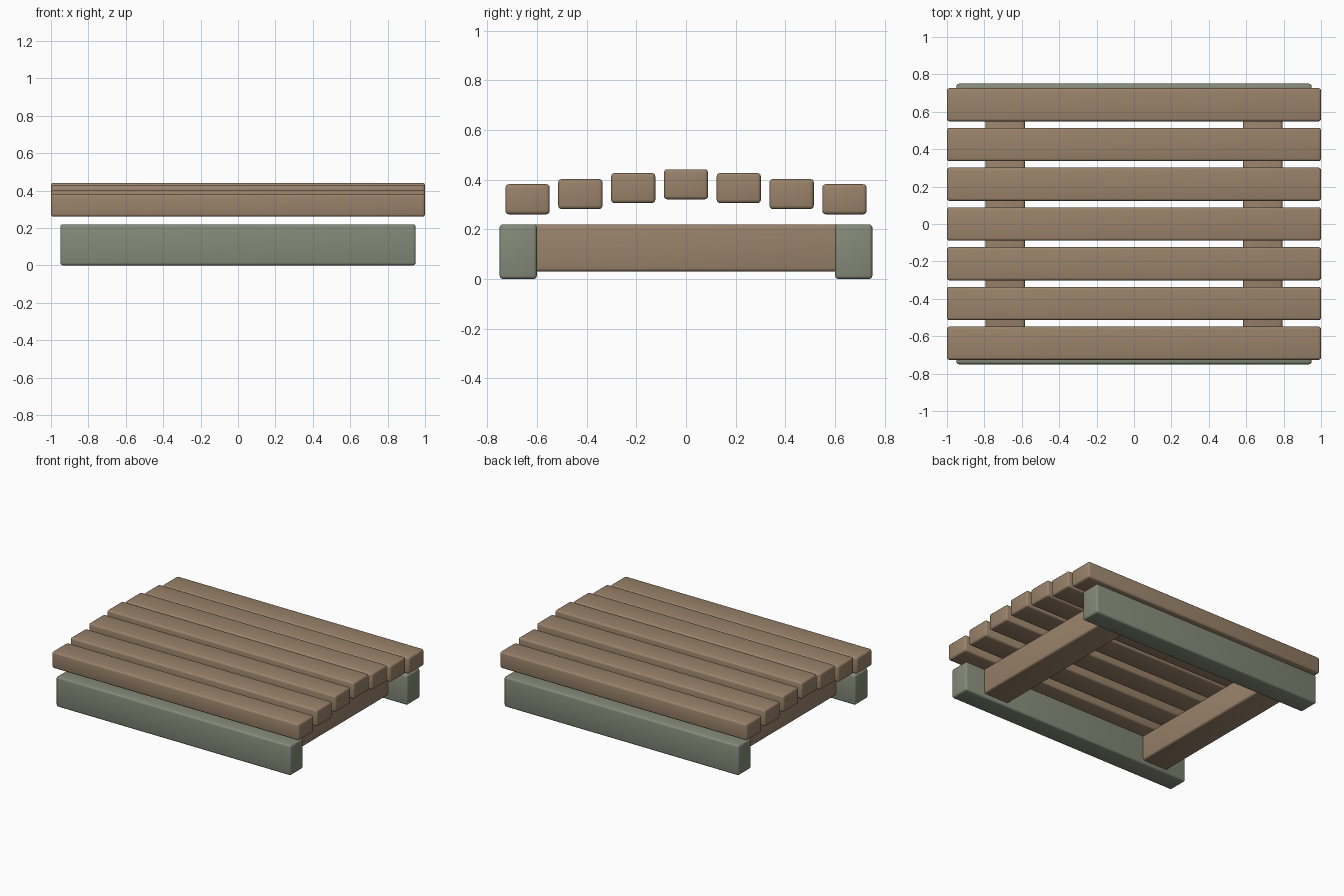
import bpy

if "Cube" in bpy.data.objects:
    bpy.data.objects.remove(bpy.data.objects["Cube"])


def material(name, color):
    m = bpy.data.materials.new(name)
    m.diffuse_color = (*color, 1)
    m.use_nodes = True
    m.node_tree.nodes["Principled BSDF"].inputs["Base Color"].default_value = m.diffuse_color
    return m


wood = material("brown_wood", (0.32, 0.225, 0.145))
painted = material("sage_green", (0.235, 0.255, 0.19))


def board(name, center, size, mat, bevel=0.014):
    """Box with softly rounded edges."""
    bpy.ops.mesh.primitive_cube_add(size=1, location=center)
    ob = bpy.context.object
    ob.name = name
    ob.scale = size
    bpy.ops.object.transform_apply(location=False, rotation=False, scale=True)
    ob.data.materials.append(mat)
    mod = ob.modifiers.new("rounded_edges", 'BEVEL')
    mod.width = bevel
    mod.segments = 3
    bpy.ops.object.modifier_apply(modifier=mod.name)
    bpy.ops.object.shade_smooth_by_angle()
    return ob


# Slats: an arched row, highest in the middle
slat_heights = [0.381, 0.366, 0.342, 0.321]
for i in range(-3, 4):
    board(f"slat_{i + 4}", (0, i * 0.2125, slat_heights[abs(i)]),
          (2.0, 0.178, 0.121), wood)

for side, label in ((-1, "a"), (1, "b")):
    # Long base rails at front and back
    board(f"base_rail_{label}", (0, side * 0.675, 0.11),
          (1.9, 0.15, 0.22), painted)
    # Cross beams joining the rails
    board(f"cross_beam_{label}", (side * 0.688, 0, 0.125),
          (0.21, 1.23, 0.19), wood)
